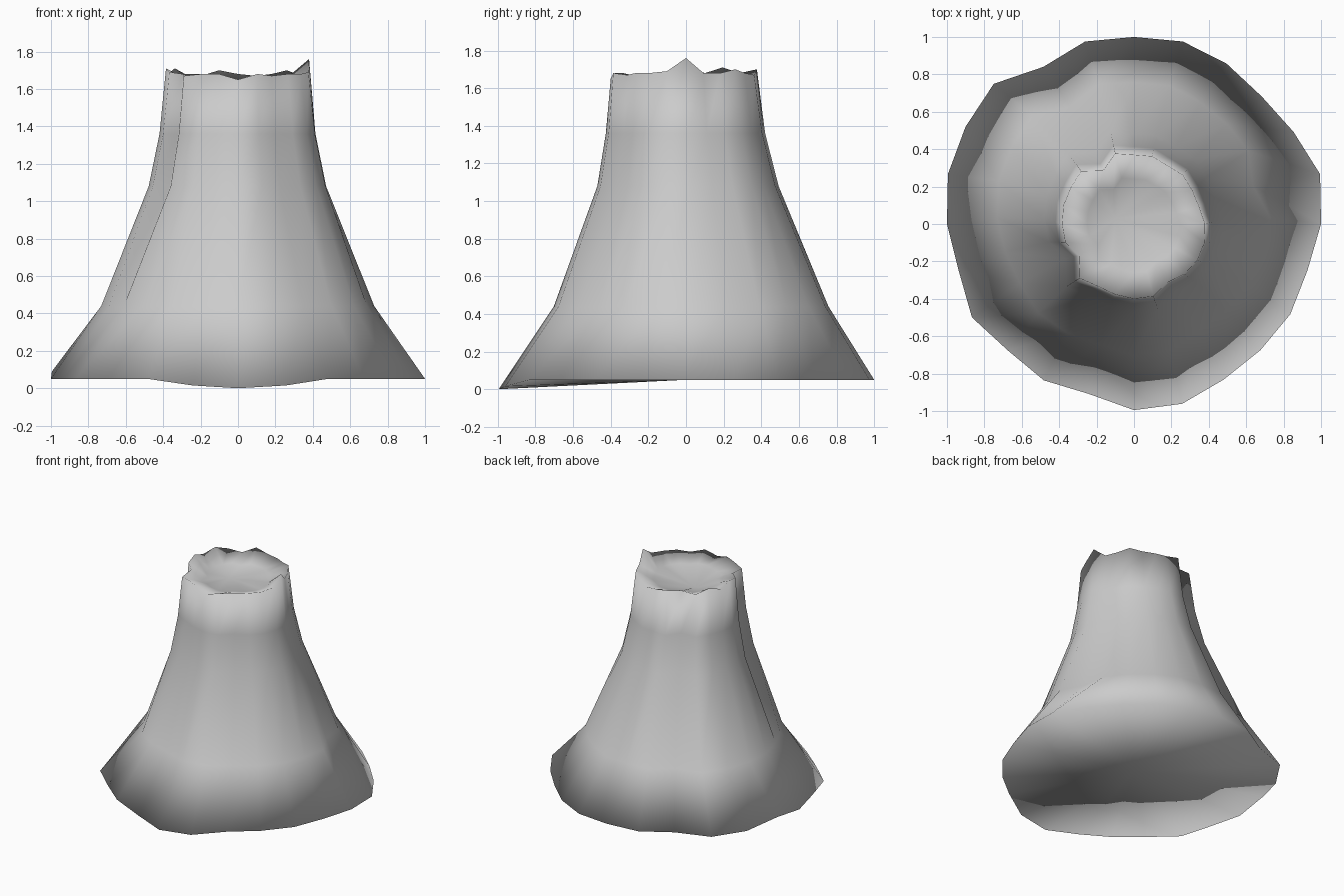
import bpy, bmesh
from math import sin, cos, tau

old = bpy.data.objects.get("Cube")
if old:
    bpy.data.objects.remove(old)

# One plain grey for the whole stump
grey = bpy.data.materials.new("stone_grey")
grey.use_nodes = True
color = (0.6, 0.6, 0.6, 1)
grey.diffuse_color = color
grey.node_tree.nodes["Principled BSDF"].inputs["Base Color"].default_value = color

N = 24
# Uneven outlines of the broken top and the spreading foot, every 15 degrees from +x
TOP = [.38, .36, .36, .37, .36, .375, .37, .39, .33, .40, .39, .39,
       .385, .38, .34, .41, .385, .39, .40, .40, .36, .38, .39, .39]
FOOT = [1.0, 1.03, .985, .965, .99, 1.01, 1.0, 1.01, .97, 1.06, 1.04, 1.03,
        1.0, .97, 1.0, .955, .965, .94, .995, .995, .96, .955, .965, .96]
FOOT_Z = {11: .09, 17: .015, 18: 0, 19: .015}
SPIKES = {0: 1.76, 3: 1.70, 5: 1.67, 7: 1.70, 10: 1.71, 12: 1.71, 13: 1.69,
          15: 1.67, 18: 1.65, 20: 1.67, 23: 1.69}

bm = bmesh.new()


def ring(radius, height, shift=0.0):
    """Closed ring of vertices; radius and height are functions of the index."""
    return [bm.verts.new((radius(i) * cos(tau * i / N),
                          radius(i) * sin(tau * i / N) + shift, height(i)))
            for i in range(N)]


def bridge(a, b):
    for i in range(N):
        j = (i + 1) % N
        bm.faces.new((a[i], a[j], b[j], b[i]))


def cap(loop, center, flip=False):
    c = bm.verts.new(center)
    for i in range(N):
        j = (i + 1) % N
        bm.faces.new((loop[j], loop[i], c) if flip else (loop[i], loop[j], c))


def skirt(i):
    # Small dent above the side root
    return (.5 * FOOT[i] + .6 * TOP[i]) * (.9 if i == 1 else 1)


# Wall from foot to broken rim, then the shallow hollow on top
rings = [
    ring(lambda i: FOOT[i], lambda i: FOOT_Z.get(i, .05)),
    ring(skirt, lambda i: .44, .035),
    ring(lambda i: TOP[i] * 1.24, lambda i: 1.08, .025),
    ring(lambda i: TOP[i] * 1.09, lambda i: 1.36, .01),
    ring(lambda i: TOP[i], lambda i: SPIKES.get(i, 1.68)),
    ring(lambda i: TOP[i] * .65, lambda i: 1.63),
]
for lower, upper in zip(rings, rings[1:]):
    bridge(lower, upper)
cap(rings[-1], (-.1, .03, 1.59))
# Closed underside
cap(rings[0], (0, 0, .05), flip=True)

for f in bm.faces:
    f.smooth = True
mesh = bpy.data.meshes.new("stump")
bm.to_mesh(mesh)
bm.free()
mesh.materials.append(grey)
stump = bpy.data.objects.new("stump", mesh)
bpy.context.collection.objects.link(stump)
